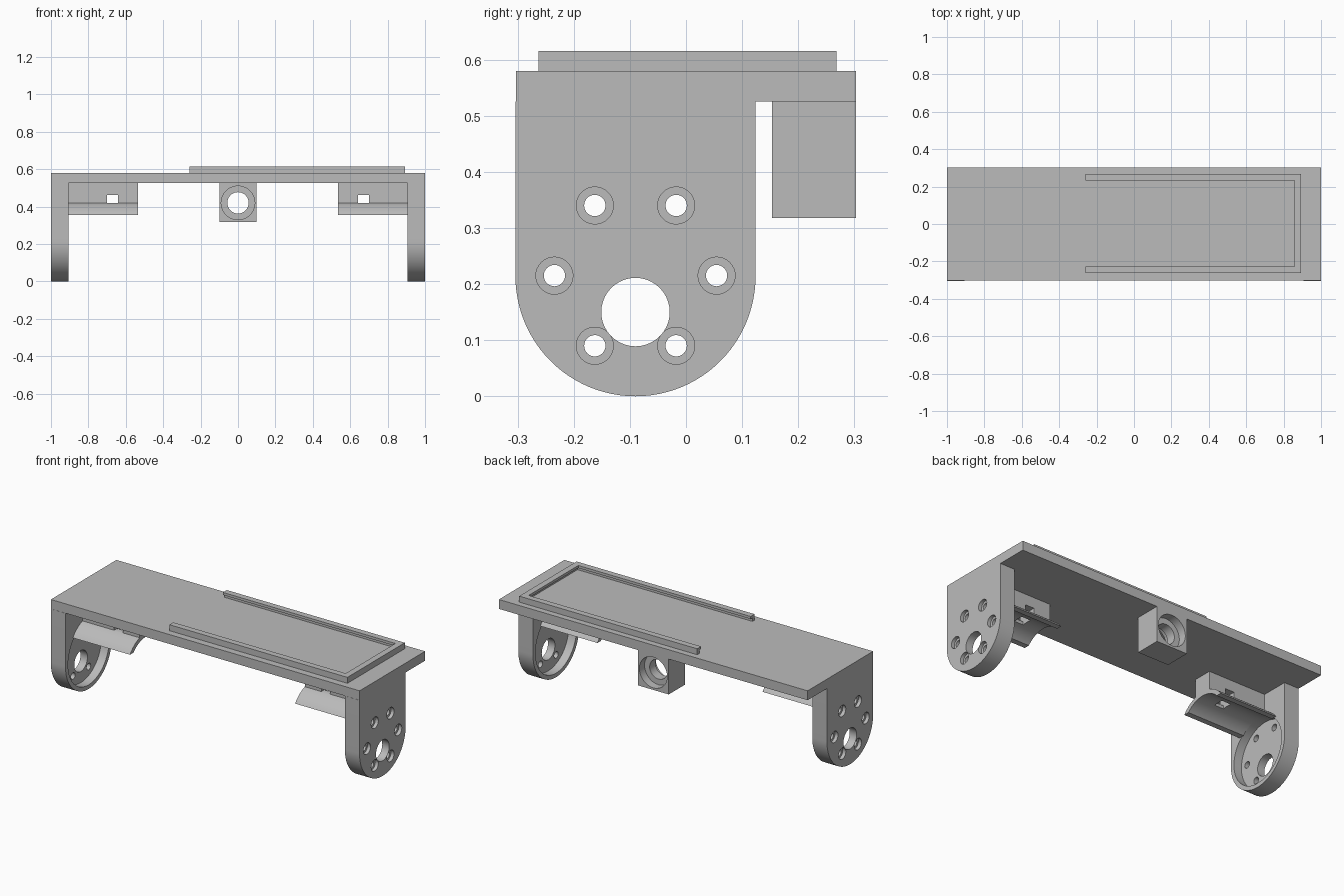
import bpy, bmesh
from math import sin, cos, pi, acos

cube = bpy.data.objects.get("Cube")
if cube:
    bpy.data.objects.remove(cube, do_unlink=True)

grey = bpy.data.materials.new("plain grey")
grey.use_nodes = True
GREY = (0.5, 0.5, 0.5, 1)
grey.diffuse_color = GREY
grey.node_tree.nodes["Principled BSDF"].inputs["Base Color"].default_value = GREY

# Ways to lift a flat outline into space, by extrusion axis
LIFT = {
    "x": lambda a, b, h: (h, a, b),
    "y": lambda a, b, h: (a, h, b),
    "z": lambda a, b, h: (a, b, h),
}


def prism(name, outline, axis, lo, hi):
    """Extrude a closed outline along an axis from lo to hi."""
    lift = LIFT[axis]
    bm = bmesh.new()
    ends = [[bm.verts.new(lift(a, b, h)) for a, b in outline] for h in (lo, hi)]
    for ring in ends:
        bm.faces.new(ring)
    n = len(outline)
    for i in range(n):
        j = (i + 1) % n
        bm.faces.new((ends[0][i], ends[0][j], ends[1][j], ends[1][i]))
    bmesh.ops.recalc_face_normals(bm, faces=bm.faces)
    mesh = bpy.data.meshes.new(name)
    bm.to_mesh(mesh)
    bm.free()
    mesh.materials.append(grey)
    obj = bpy.data.objects.new(name, mesh)
    bpy.context.collection.objects.link(obj)
    return obj


def box(name, x0, x1, y0, y1, z0, z1):
    return prism(name, [(x0, y0), (x1, y0), (x1, y1), (x0, y1)], "z", z0, z1)


def arc(ca, cb, r, start, end, steps):
    return [(ca + r * cos(start + (end - start) * i / steps),
             cb + r * sin(start + (end - start) * i / steps))
            for i in range(steps + 1)]


def drill(axis, ca, cb, r, lo, hi, steps=40):
    return prism("cutter", arc(ca, cb, r, 0, 2 * pi, steps)[:-1], axis, lo, hi)


def select(obj):
    bpy.ops.object.select_all(action="DESELECT")
    obj.select_set(True)
    bpy.context.view_layer.objects.active = obj


def carve(obj, cutters):
    """Subtract each cutter in turn, then discard it."""
    select(obj)
    for cutter in cutters:
        cutter.hide_render = True
        mod = obj.modifiers.new("cut", "BOOLEAN")
        mod.operation = "DIFFERENCE"
        mod.solver = "EXACT"
        mod.object = cutter
        bpy.ops.object.modifier_apply(modifier=mod.name)
        bpy.data.objects.remove(cutter, do_unlink=True)


def smooth(obj):
    select(obj)
    bpy.ops.object.shade_smooth_by_angle(angle=pi / 6)


BACK, TOP, UNDER = 0.303, 0.58, 0.525
LEG_Y, LEG_R = -0.09, 0.214

# Long top plate
box("top_plate", -1, 1, -BACK, BACK, UNDER, TOP)


# Three-sided tray rail: slim wall below, wider lip above
def rail(name, inset, z0, z1):
    x0, x1, y0, y1 = -0.26, 0.893, -0.263, 0.268
    prism(name, [(x0, y0), (x1, y0), (x1, y1), (x0, y1),
                 (x0, y1 - inset), (x1 - inset, y1 - inset),
                 (x1 - inset, y0 + inset), (x0, y0 + inset)], "z", z0, z1)


rail("rail_wall", 0.02, TOP, 0.6)
rail("rail_lip", 0.036, 0.6, 0.615)

# Bolt positions around each leg
bolts = [(LEG_Y + s * dy, z) for s in (-1, 1)
         for dy, z in ((0.0725, 0.34), (0.1445, 0.215), (0.0725, 0.09))]

for side, s in (("left", 1), ("right", -1)):
    # Rounded leg with an inner round pocket, shaft hole and bolt holes
    outline = [(LEG_Y + LEG_R, UNDER), (LEG_Y - LEG_R, UNDER)]
    outline += arc(LEG_Y, LEG_R, LEG_R, pi, 2 * pi, 48)
    leg = prism(side + "_leg", outline, "x", s * 0.905, s)
    cuts = [drill("x", LEG_Y, LEG_R, 0.19, s * 0.88, s * 0.955, 64),
            drill("x", LEG_Y, 0.15, 0.061, s * 0.9, s * 1.02)]
    for y, z in bolts:
        cuts.append(drill("x", y, z, 0.033, s * 0.98, s * 1.02, 32))
        cuts.append(drill("x", y, z, 0.019, s * 0.9, s * 1.01, 32))
    carve(leg, cuts)
    smooth(leg)

    # Cable saddle: hanging block flowing into an arched shell
    cz, ro, ri, tip = 0.249, 0.18, 0.155, 0.355
    neck, rise = 0.055, 0.42
    ao, ai, an = acos((tip - cz) / ro), acos((tip - cz) / ri), acos((rise - cz) / ro)
    up = pi / 2
    shape = arc(LEG_Y, cz, ro, up - ao, up - an, 12)
    shape += [(LEG_Y + neck, UNDER), (LEG_Y - neck, UNDER)]
    shape += arc(LEG_Y, cz, ro, up + an, up + ao, 12)
    shape += arc(LEG_Y, cz, ri, up + ai, up - ai, 32)
    saddle = prism(side + "_cable_saddle", shape, "x", s * 0.535, s * 0.905)
    xa, xb = sorted((s * 0.642, s * 0.7))
    carve(saddle, [box("cutter", xa, xb, -0.3, 0.2, rise, 0.462),
                   box("cutter", xa, xb, LEG_Y - 0.03, LEG_Y + 0.03, 0.38, 0.44)])
    smooth(saddle)

# Central hanging block with a stepped bore from both faces
block = box("centre_block", -0.1, 0.1, 0.153, BACK, 0.318, UNDER)
carve(block, [drill("y", 0, 0.42, 0.09, 0.1, 0.2),
              drill("y", 0, 0.42, 0.09, 0.255, 0.35),
              drill("y", 0, 0.42, 0.057, 0.12, 0.33)])
smooth(block)
